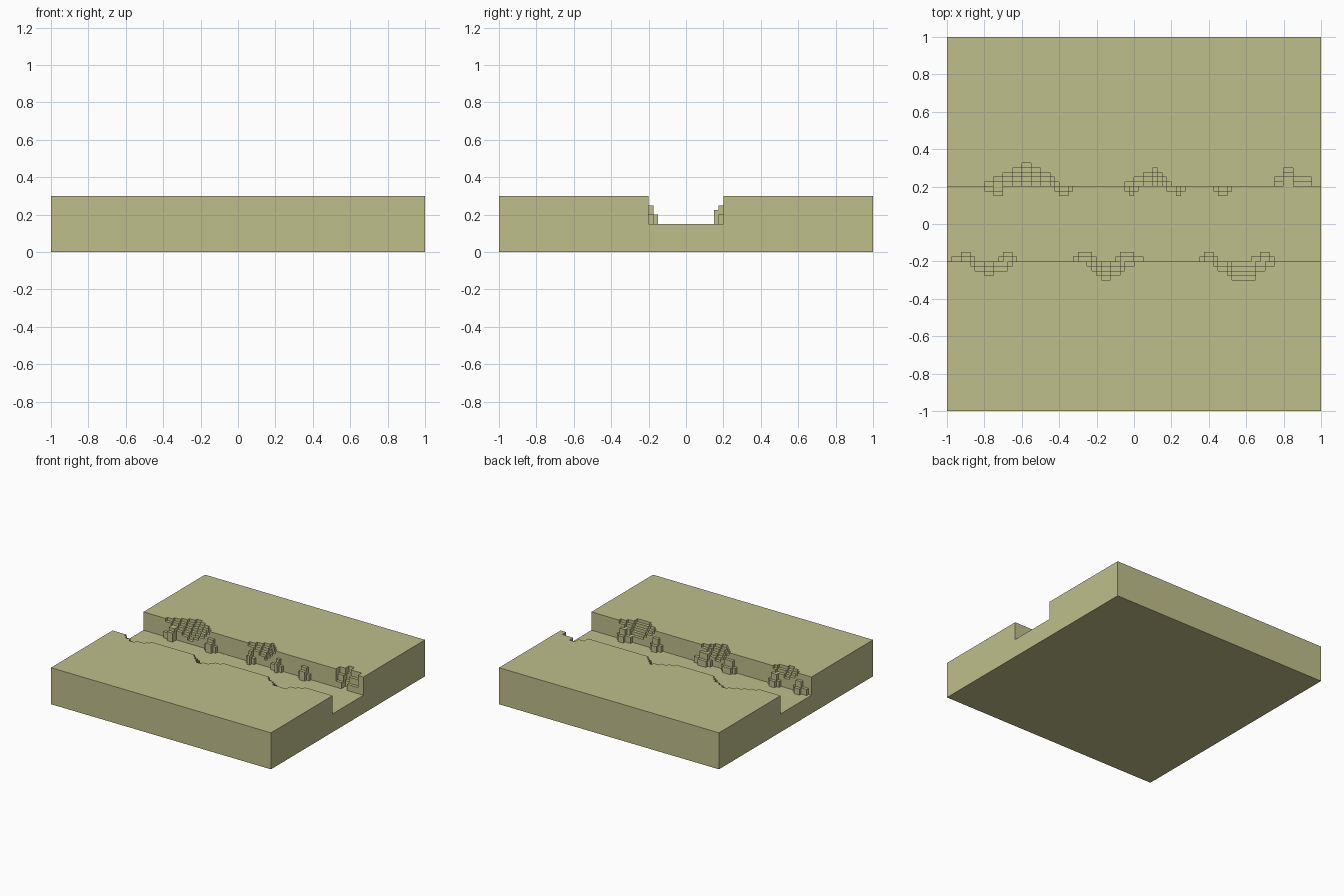
import bpy, bmesh
from mathutils import Matrix, Vector

if "Cube" in bpy.data.objects:
    bpy.data.objects.remove(bpy.data.objects["Cube"], do_unlink=True)

CELL, TOP, FLOOR, EDGE = 0.025, 0.30, 0.15, 0.20

mat = bpy.data.materials.new("dry_grass")
mat.use_nodes = True
colour = (0.52, 0.52, 0.26, 1)
mat.diffuse_color = colour
mat.node_tree.nodes["Principled BSDF"].inputs["Base Color"].default_value = colour

# Crumbled notches: bank side, drop per step, x range of each row going into the bank
NOTCHES = [
    (1, 0.025, [(-.8, -.4), (-.75, -.425), (-.7, -.45), (-.65, -.5), (-.6, -.55)]),
    (1, 0.025, [(-.05, .2), (0, .175), (.05, .15), (.1, .125)]),
    (1, 0.05, [(.75, .95), (.75, .95), (.8, .85), (.8, .85)]),
    (-1, 0.025, [(-.875, -.65), (-.85, -.675), (-.8, -.75)]),
    (-1, 0.025, [(-.25, 0), (-.225, -.05), (-.2, -.075), (-.175, -.125)]),
    (-1, 0.025, [(.425, .75), (.45, .7), (.5, .65), (.525, .65)]),
]

# Rubble heaps at the foot of the banks: side, inner x range, outer x range
RUBBLE = [
    (1, (-.8, -.7), (-.75, -.7)), (1, (-.425, -.325), (-.4, -.35)),
    (1, (-.05, .025), (-.025, 0)), (1, (.175, .275), (.225, .25)),
    (1, (.425, .525), (.45, .5)),
    (-1, (-.975, -.85), (-.925, -.875)), (-1, (-.725, -.625), (-.7, -.65)),
    (-1, (-.325, -.2), (-.3, -.225)), (-1, (-.1, .05), (-.075, 0)),
    (-1, (.35, .45), (.375, .425)), (-1, (.625, .75), (.675, .725)),
]


def height(x, y):
    """Ground height: flat banks, sunken channel, stepped notches."""
    if abs(y) < EDGE:
        return FLOOR
    row = int((abs(y) - EDGE) / CELL)
    h = TOP
    for side, drop, rows in NOTCHES:
        if side * y < 0:
            continue
        steps = 0
        for a, b in rows[row:]:
            if not a < x < b:
                break
            steps += 1
        h = min(h, TOP - drop * steps)
    return max(h, FLOOR)


def finish(bm, name):
    bmesh.ops.recalc_face_normals(bm, faces=bm.faces)
    mesh = bpy.data.meshes.new(name)
    bm.to_mesh(mesh)
    bm.free()
    mesh.materials.append(mat)
    obj = bpy.data.objects.new(name, mesh)
    bpy.context.collection.objects.link(obj)
    return obj


# Ground block with channel, as a stepped height grid
xs = [-1 + CELL * i for i in range(81)]
bank = [EDGE + CELL * i for i in range(7)] + [1.0]
ys = [-v for v in reversed(bank)] + bank
nx, ny = len(xs) - 1, len(ys) - 1
H = {(i, j): height((xs[i] + xs[i + 1]) / 2, (ys[j] + ys[j + 1]) / 2)
     for i in range(nx) for j in range(ny)}

bm = bmesh.new()


def quad(*points):
    bm.faces.new([bm.verts.new(p) for p in points])


def wall(p, q, h1, h2):
    if abs(h1 - h2) > 1e-5:
        quad((*p, h1), (*q, h1), (*q, h2), (*p, h2))


for i in range(nx + 1):
    for j in range(ny + 1):
        h = H.get((i, j), 0)
        if i < nx and j < ny:
            for z in (h, 0):
                quad((xs[i], ys[j], z), (xs[i + 1], ys[j], z),
                     (xs[i + 1], ys[j + 1], z), (xs[i], ys[j + 1], z))
        if j < ny:
            wall((xs[i], ys[j]), (xs[i], ys[j + 1]), h, H.get((i - 1, j), 0))
        if i < nx:
            wall((xs[i], ys[j]), (xs[i + 1], ys[j]), h, H.get((i, j - 1), 0))
bmesh.ops.remove_doubles(bm, verts=bm.verts, dist=1e-4)
bmesh.ops.recalc_face_normals(bm, faces=bm.faces)
bmesh.ops.dissolve_limit(bm, angle_limit=0.01, verts=bm.verts, edges=bm.edges)
finish(bm, "ground_with_channel")

# Rubble heaps, each a low base, a taller core and an outer step
bm = bmesh.new()


def box(x, y, z):
    lo, hi = Vector((x[0], y[0], z[0])), Vector((x[1], y[1], z[1]))
    m = Matrix.Translation((lo + hi) / 2) @ Matrix.Diagonal((*(hi - lo), 1))
    bmesh.ops.create_cube(bm, size=1, matrix=m)


for side, inner, outer in RUBBLE:
    near = sorted((side * EDGE, side * (EDGE - CELL)))
    far = sorted((side * (EDGE - CELL), side * (EDGE - 2 * CELL)))
    box(inner, near, (FLOOR, 0.2))
    box(outer, near, (0.2, 0.25))
    box(outer, far, (FLOOR, 0.225 if side > 0 else 0.2))
finish(bm, "rubble_heaps")
